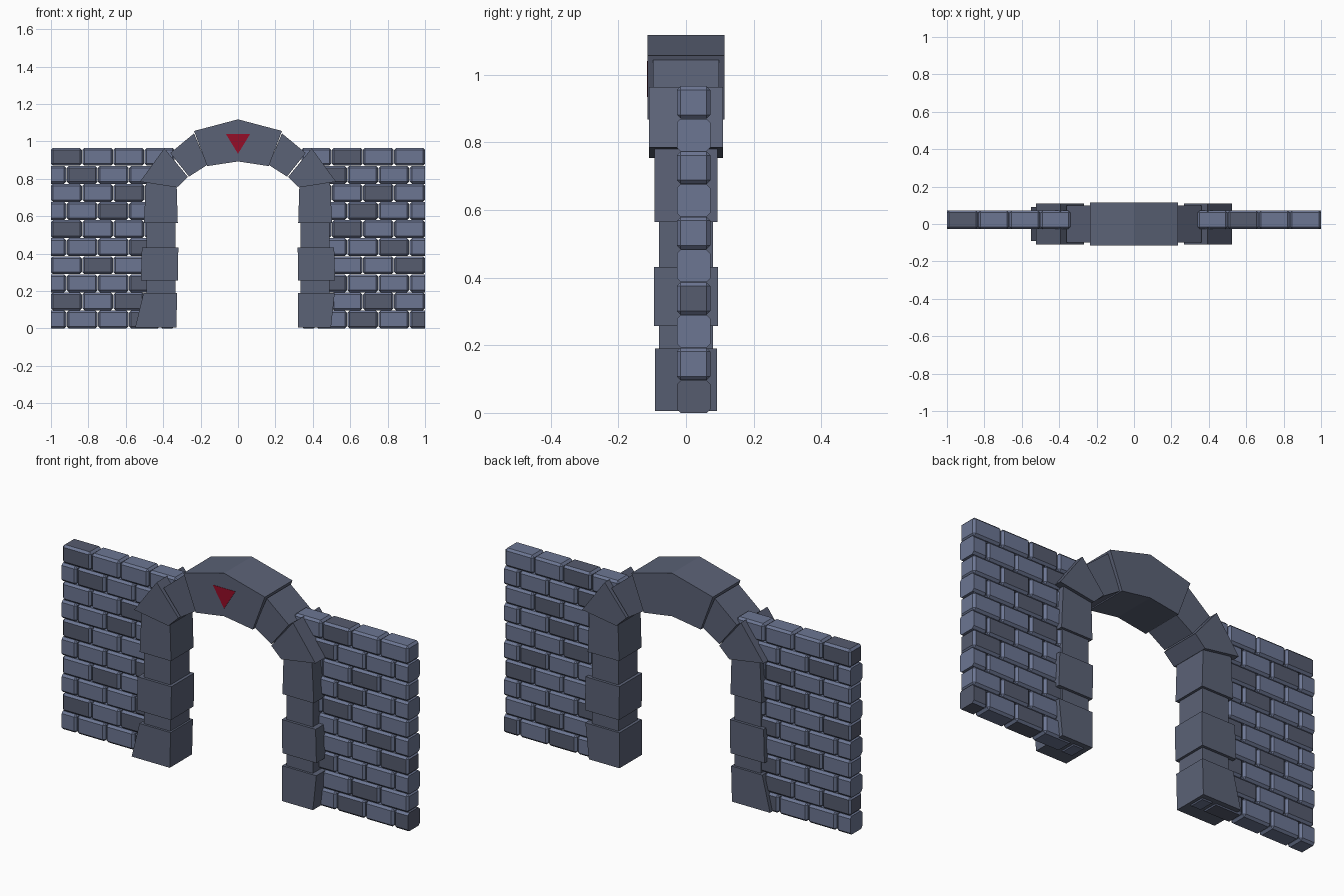
import bpy, bmesh

if "Cube" in bpy.data.objects:
    bpy.data.objects.remove(bpy.data.objects["Cube"])


def material(name, rgb):
    m = bpy.data.materials.new(name)
    m.diffuse_color = (*rgb, 1)
    m.use_nodes = True
    m.node_tree.nodes["Principled BSDF"].inputs["Base Color"].default_value = m.diffuse_color
    return m


LIGHT = material("light_brick", (0.150, 0.182, 0.290))
DARK = material("dark_brick", (0.092, 0.106, 0.158))
STONE = material("arch_stone", (0.105, 0.122, 0.182))
RED = material("red_inlay", (0.30, 0.004, 0.02))


def finish(bm, name, mats):
    bmesh.ops.recalc_face_normals(bm, faces=bm.faces)
    me = bpy.data.meshes.new(name)
    bm.to_mesh(me)
    bm.free()
    for m in mats:
        me.materials.append(m)
    ob = bpy.data.objects.new(name, me)
    bpy.context.collection.objects.link(ob)
    return ob


def prism(name, profile, y0, y1, mat=STONE, sx=1):
    """Extrude an x-z outline from y0 to y1; sx=-1 mirrors it."""
    bm = bmesh.new()
    front = [bm.verts.new((sx * x, y0, z)) for x, z in profile]
    back = [bm.verts.new((sx * x, y1, z)) for x, z in profile]
    bm.faces.new(front)
    bm.faces.new(back[::-1])
    n = len(profile)
    for i in range(n):
        j = (i + 1) % n
        bm.faces.new((front[i], front[j], back[j], back[i]))
    return finish(bm, name, [mat])


# Brick walls: ten rows of running bond with chamfered bricks
PITCH, LENGTH, GAP = 0.0967, 0.1665, 0.003
Y0, Y1 = -0.027, 0.072
# dark bricks per side as (row, brick counted from the outer end)
DARK_BRICKS = {
    -1: {(9, 0), (8, 1), (7, 2), (6, 2), (5, 0), (4, 3), (2, 3), (1, 0), (1, 2), (0, 3), (3, 1)},
    1: {(9, 2), (8, 3), (7, 1), (6, 2), (4, 1), (3, 0), (2, 3), (1, 1), (0, 0), (0, 2), (5, 2)},
}


def add_brick(bm, x0, x1, z0, z1, cut, dark):
    ret = bmesh.ops.create_cube(bm, size=1)
    verts = ret["verts"]
    for v in verts:
        v.co = (x0 if v.co.x < 0 else x1,
                Y0 if v.co.y < 0 else Y1,
                z0 if v.co.z < 0 else z1)
    for f in {f for v in verts for f in v.link_faces}:
        f.material_index = dark
    edges = {e for v in verts for e in v.link_edges}
    # half bricks keep a flat, cut outer end
    if cut:
        edges = {e for e in edges
                 if not all(abs(abs(v.co.x) - 1) < 1e-4 for v in e.verts)}
    bmesh.ops.bevel(bm, geom=list(edges), offset=0.011, segments=1,
                    affect='EDGES', clamp_overlap=True)


for side, label in ((-1, "left"), (1, "right")):
    bm = bmesh.new()
    for row in range(10):
        half = row % 2 == 0
        start = -LENGTH / 2 if half else 0
        for i in range(5 if half else 4):
            a = max(0, start + i * LENGTH)
            b = min(4 * LENGTH, start + (i + 1) * LENGTH)
            cut = half and i == 0
            outer = 1 - a - (0 if a == 0 else GAP / 2)
            inner = max(1 - b + GAP / 2, 0.34)
            x0, x1 = sorted((side * outer, side * inner))
            add_brick(bm, x0, x1, row * PITCH, (row + 1) * PITCH - 0.001,
                      cut, int((row, i) in DARK_BRICKS[side]))
    finish(bm, label + "_brick_wall", [LIGHT, DARK])

# Columns: a narrow shaft carrying three wider blocks, outlines on the +x side
BASE = {-1: [(0.33, 0.005), (0.55, 0.005), (0.505, 0.19), (0.325, 0.19)],
        1: [(0.32, 0.005), (0.497, 0.005), (0.517, 0.19), (0.32, 0.19)]}
MIDDLE = [(0.322, 0.257), (0.519, 0.257), (0.514, 0.432), (0.319, 0.432)]
UPPER = [(0.322, 0.565), (0.503, 0.565), (0.492, 0.79), (0.328, 0.762)]
SHAFT = [(0.335, 0.1), (0.488, 0.1), (0.488, 0.7), (0.335, 0.7)]
# Arch stones either side of the keystone
SPRINGER = [(0.326, 0.754), (0.524, 0.785), (0.394, 0.963), (0.268, 0.81)]
SHOULDER = [(0.262, 0.812), (0.362, 0.938), (0.235, 1.043), (0.165, 0.874)]

for side, label in ((-1, "left"), (1, "right")):
    for name, outline, d in (("column_shaft", SHAFT, 0.08),
                             ("column_base", BASE[side], 0.092),
                             ("column_middle_block", MIDDLE, 0.094),
                             ("column_upper_block", UPPER, 0.093),
                             ("arch_springer", SPRINGER, 0.109),
                             ("arch_shoulder", SHOULDER, 0.098)):
        prism(label + "_" + name, outline, -d, d, STONE, side)

# Keystone with the red triangle on its front
prism("keystone", [(-0.235, 1.056), (0, 1.118), (0.235, 1.056),
                   (0.165, 0.868), (0, 0.893), (-0.165, 0.868)], -0.114, 0.114)
prism("red_triangle", [(-0.065, 1.04), (0.065, 1.04), (0, 0.934)],
      -0.1155, -0.11, RED)
